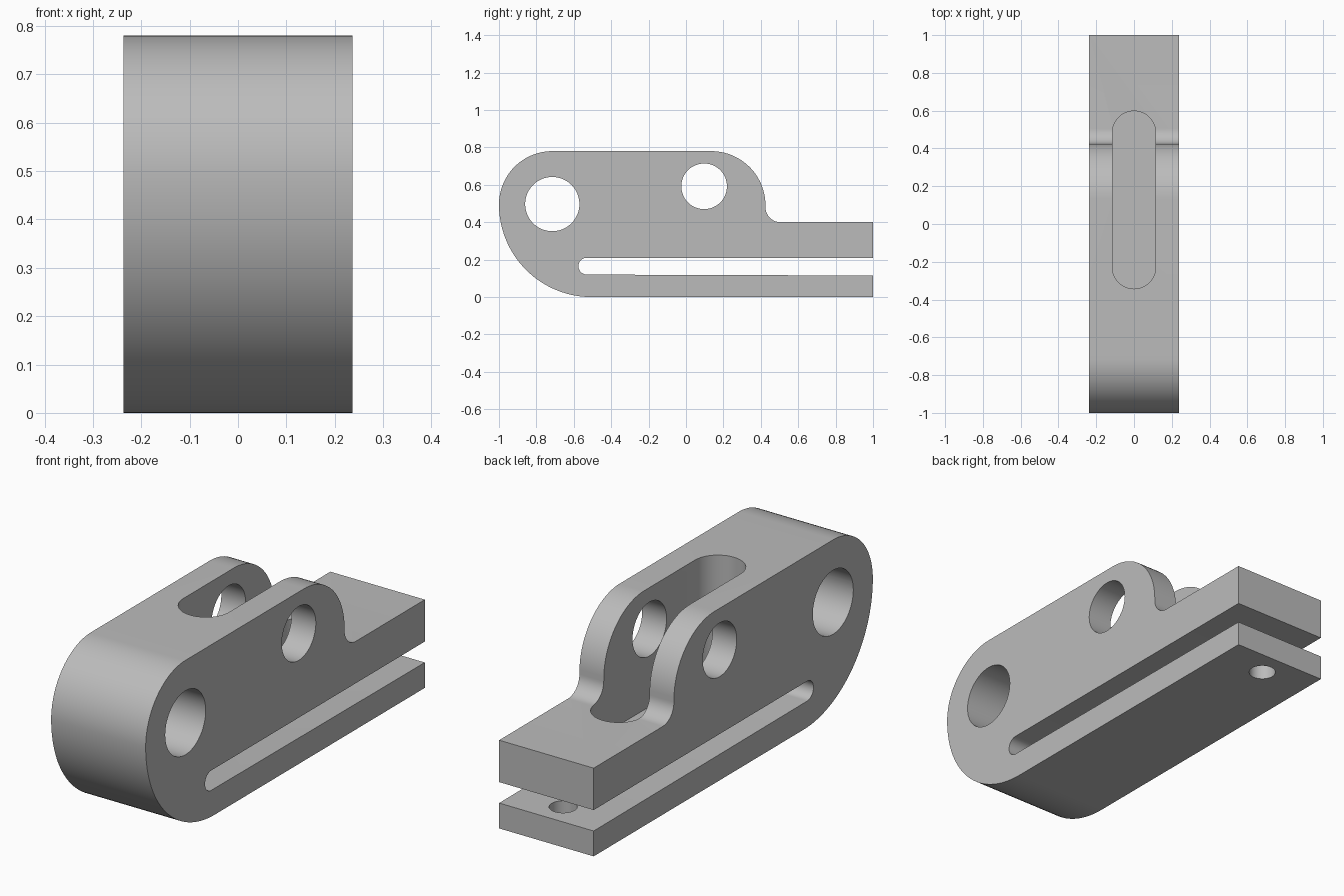
import bpy, bmesh
from math import cos, sin, radians

cube = bpy.data.objects.get("Cube")
if cube:
    bpy.data.objects.remove(cube, do_unlink=True)

HALF_W = 0.237

grey = bpy.data.materials.new("plain_grey")
grey.use_nodes = True
GREY = (0.5, 0.5, 0.5, 1)
grey.diffuse_color = GREY
grey.node_tree.nodes["Principled BSDF"].inputs["Base Color"].default_value = GREY


def arc(cx, cy, r, start, end, steps=24):
    angles = [radians(start + (end - start) * i / steps) for i in range(steps + 1)]
    return [(cx + r * cos(a), cy + r * sin(a)) for a in angles]


def prism(name, outline, place, depth):
    """Extrude a closed 2D outline; place maps its points to 3D."""
    bm = bmesh.new()
    face = bm.faces.new([bm.verts.new(place(u, v)) for u, v in outline])
    new = bmesh.ops.extrude_face_region(bm, geom=[face])["geom"]
    bmesh.ops.translate(bm, vec=depth, verts=[g for g in new if isinstance(g, bmesh.types.BMVert)])
    bmesh.ops.recalc_face_normals(bm, faces=bm.faces)
    mesh = bpy.data.meshes.new(name)
    bm.to_mesh(mesh)
    bm.free()
    mesh.materials.append(grey)
    obj = bpy.data.objects.new(name, mesh)
    bpy.context.collection.objects.link(obj)
    return obj


# Side outline: rounded nose, lug, arm and the long open slot below it
outline = (
    [(1, 0.4), (1, 0.21)]
    + arc(-0.53, 0.165, 0.045, 90, 270, 16)
    + [(1, 0.115), (1, 0)]
    + arc(-0.505, 0.495, 0.495, 270, 180, 32)
    + arc(-0.715, 0.495, 0.285, 180, 90)[1:]
    + arc(0.135, 0.49, 0.29, 90, 2)
    + arc(0.505, 0.48, 0.08, 180, 270, 12)
)
body = prism("clevis_body", outline, lambda y, z: (-HALF_W, y, z), (2 * HALF_W, 0, 0))

# Cutters: two cross holes, the clevis pocket and the lower plate hole
cutters = []
for name, y, z, r in (("nose_hole", -0.715, 0.497, 0.145), ("lug_hole", 0.097, 0.592, 0.122)):
    cutters.append(prism(name, arc(y, z, r, 0, 360, 64)[:-1], lambda u, v: (-0.5, u, v), (1, 0, 0)))
pocket = arc(0, 0.483, 0.115, 0, 180) + arc(0, -0.228, 0.115, 180, 360)
cutters.append(prism("clevis_pocket", pocket, lambda x, y: (x, y, 0.24), (0, 0, 1)))
screw = arc(0, 0.88, 0.058, 0, 360, 40)[:-1]
cutters.append(prism("screw_hole", screw, lambda x, y: (x, y, -0.1), (0, 0, 0.27)))

bpy.context.view_layer.objects.active = body
body.select_set(True)
for cutter in cutters:
    mod = body.modifiers.new(cutter.name, "BOOLEAN")
    mod.operation = "DIFFERENCE"
    mod.solver = "EXACT"
    mod.object = cutter
    bpy.ops.object.modifier_apply(modifier=mod.name)
    bpy.data.objects.remove(cutter, do_unlink=True)

# Smooth the curved walls, keep the edges crisp
bpy.ops.object.shade_smooth_by_angle(angle=radians(30))
